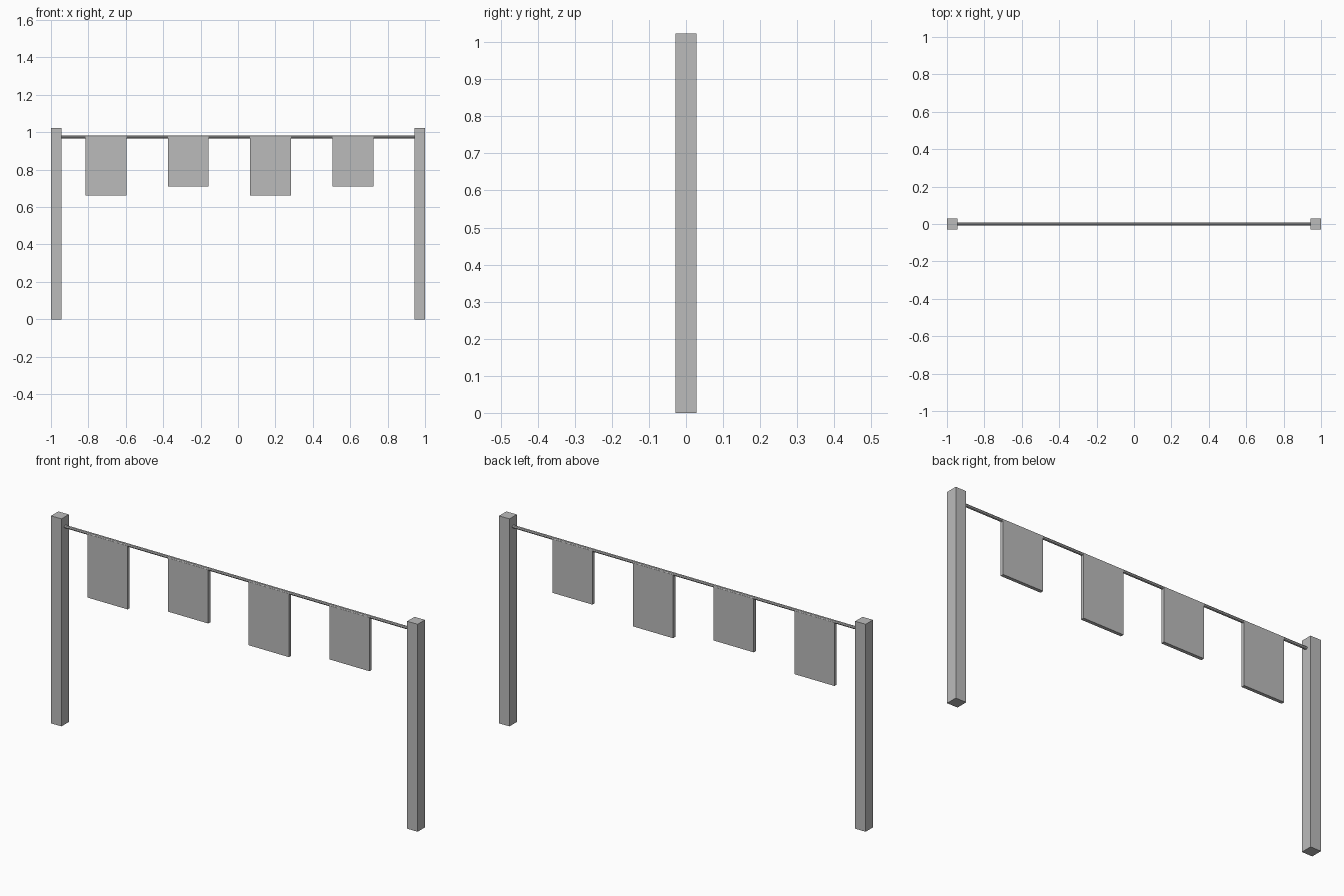
import bpy
import math

if "Cube" in bpy.data.objects:
    bpy.data.objects.remove(bpy.data.objects["Cube"])

grey = bpy.data.materials.new("plain grey")
grey.diffuse_color = (0.5, 0.5, 0.5, 1)
grey.use_nodes = True
grey.node_tree.nodes["Principled BSDF"].inputs["Base Color"].default_value = grey.diffuse_color


def box(name, x0, x1, half_depth, z0, z1):
    bpy.ops.mesh.primitive_cube_add(size=1, location=((x0 + x1) / 2, 0, (z0 + z1) / 2))
    ob = bpy.context.object
    ob.name = name
    ob.scale = (x1 - x0, 2 * half_depth, z1 - z0)
    bpy.ops.object.transform_apply(location=False, rotation=False, scale=True)
    ob.data.materials.append(grey)
    return ob


# Square posts at both ends
box("left_post", -1.0, -0.943, 0.0285, 0, 1.023)
box("right_post", 0.943, 1.0, 0.0285, 0, 1.023)

# Thin round rail between the posts
bpy.ops.mesh.primitive_cylinder_add(vertices=8, radius=0.0075, depth=1.9,
                                    location=(0, 0, 0.975),
                                    rotation=(0, math.pi / 2, 0))
rail = bpy.context.object
rail.name = "rail"
rail.data.materials.append(grey)

# Hanging cloth panels, alternating long and short
for i in range(4):
    x = -0.706 + 0.44 * i
    bottom = 0.662 if i % 2 == 0 else 0.71
    box(f"hanging_panel_{i + 1}", x - 0.1095, x + 0.1095, 0.0085, bottom, 0.975)
